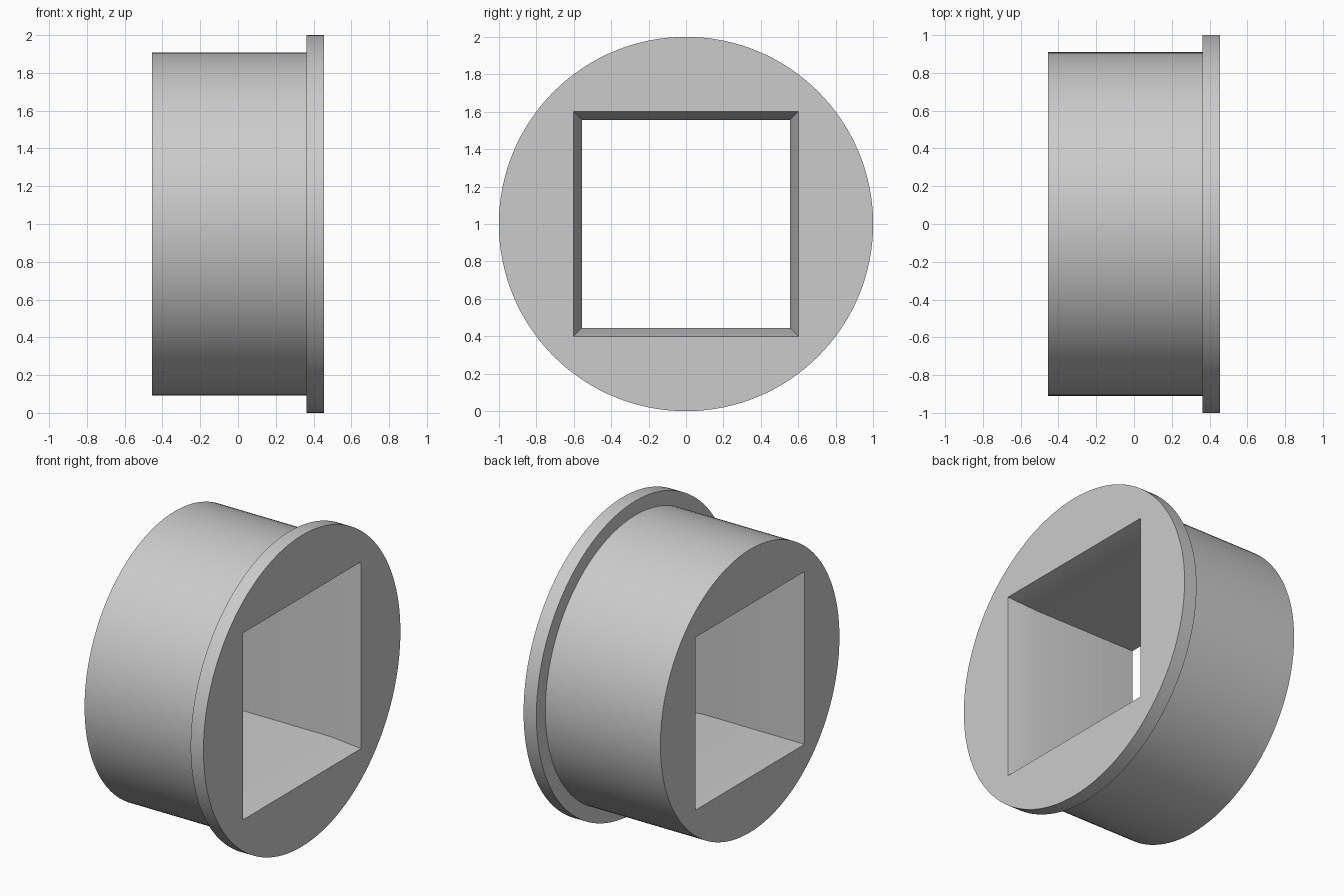
import bpy, bmesh, math
from mathutils import Matrix

cube = bpy.data.objects.get("Cube")
if cube:
    bpy.data.objects.remove(cube, do_unlink=True)

SEGMENTS = 128
HALF = 0.4545        # half the overall length along x
FLANGE_X = 0.3636    # inner face of the flange
BODY_R, FLANGE_R = 0.909, 1.0
MOUTH, BORE = 0.6, 0.555   # half widths of the square hole
FLARE = 0.182        # depth of the flared mouth
OVER = 0.1           # cutter overshoot

grey = bpy.data.materials.new("plain grey")
grey.use_nodes = True
colour = (0.6, 0.6, 0.6, 1)
grey.diffuse_color = colour
grey.node_tree.nodes["Principled BSDF"].inputs["Base Color"].default_value = colour


def loft(name, sides, stations, turn=0.0):
    """Closed solid along x through regular polygons given as (x, radius)."""
    bm = bmesh.new()
    rings = []
    for x, r in stations:
        angles = [turn + math.tau * i / sides for i in range(sides)]
        rings.append([bm.verts.new((x, r * math.cos(a), r * math.sin(a))) for a in angles])
    for a, b in zip(rings, rings[1:]):
        for i in range(sides):
            j = (i + 1) % sides
            bm.faces.new((a[i], a[j], b[j], b[i]))
    bm.faces.new(rings[0])
    bm.faces.new(rings[-1])
    bmesh.ops.recalc_face_normals(bm, faces=bm.faces)
    bm.transform(Matrix.Translation((0, 0, 1)))
    mesh = bpy.data.meshes.new(name)
    bm.to_mesh(mesh)
    bm.free()
    mesh.materials.append(grey)
    obj = bpy.data.objects.new(name, mesh)
    bpy.context.collection.objects.link(obj)
    return obj


# Round body with a wider flange at one end
bushing = loft("flanged_bushing", SEGMENTS, [
    (-HALF, BODY_R), (FLANGE_X, BODY_R), (FLANGE_X, FLANGE_R), (HALF, FLANGE_R)])

# Square bore that flares out towards the flange
diag = math.sqrt(2)
slope = (MOUTH - BORE) / FLARE
cutter = loft("bore_cutter", 4, [
    (-HALF - OVER, BORE * diag), (HALF - FLARE, BORE * diag),
    (HALF + OVER, (MOUTH + slope * OVER) * diag)], math.pi / 4)
cutter.hide_render = True

cut = bushing.modifiers.new("square_bore", "BOOLEAN")
cut.operation = "DIFFERENCE"
cut.solver = "EXACT"
cut.object = cutter
bpy.ops.object.select_all(action="DESELECT")
bushing.select_set(True)
bpy.context.view_layer.objects.active = bushing
bpy.ops.object.modifier_apply(modifier=cut.name)
bpy.data.objects.remove(cutter, do_unlink=True)

# Smooth round walls, crisp rims and corners
bpy.ops.object.shade_smooth_by_angle(angle=math.radians(30))
